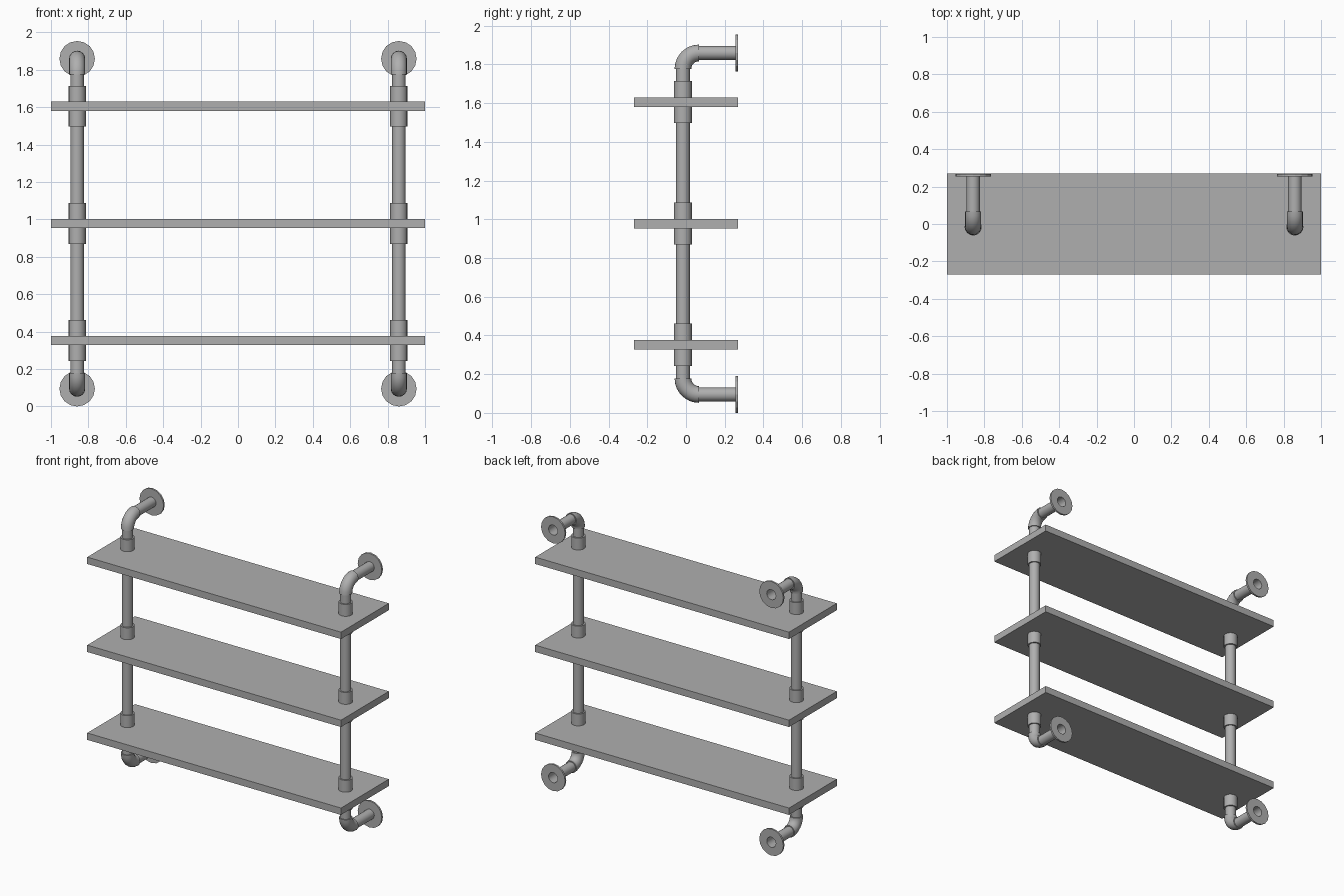
import bpy, bmesh
from math import pi
from mathutils import Matrix, Vector

if "Cube" in bpy.data.objects:
    bpy.data.objects.remove(bpy.data.objects["Cube"])

PX, PY = 0.86, -0.016          # pipe position
Z_TOP, Z_BOT = 1.859, 0.095    # wall arm heights
BACK = 0.268                   # wall plane
BEND = 0.083                   # elbow bend radius
SIDES = 16
PIPE_R = 0.036

grey = bpy.data.materials.new("dark_grey")
grey.diffuse_color = (0.43, 0.43, 0.43, 1)
grey.use_nodes = True
grey.node_tree.nodes["Principled BSDF"].inputs["Base Color"].default_value = grey.diffuse_color


def finish(name, bm, mirror=True, smooth=True):
    bmesh.ops.recalc_face_normals(bm, faces=bm.faces[:])
    me = bpy.data.meshes.new(name)
    bm.to_mesh(me)
    bm.free()
    me.materials.append(grey)
    ob = bpy.data.objects.new(name, me)
    bpy.context.collection.objects.link(ob)
    if smooth:
        bpy.ops.object.select_all(action='DESELECT')
        ob.select_set(True)
        bpy.context.view_layer.objects.active = ob
        bpy.ops.object.shade_smooth_by_angle(angle=pi / 6)
    if mirror:
        ob.modifiers.new("mirror", 'MIRROR')
    return ob


def rod(name, a, b, r, caps=True):
    a, b = Vector(a), Vector(b)
    d = b - a
    m = Matrix.Translation((a + b) / 2) @ d.to_track_quat('Z', 'Y').to_matrix().to_4x4()
    bm = bmesh.new()
    bmesh.ops.create_cone(bm, cap_ends=caps, segments=SIDES, radius1=r, radius2=r,
                          depth=d.length, matrix=m)
    return finish(name, bm)


def elbow(name, z, s):
    # quarter bend from the upright to the wall arm; s is +1 at the top
    start = Vector((PX, PY, z - s * BEND))
    bm = bmesh.new()
    bmesh.ops.create_circle(bm, segments=SIDES, radius=0.043, cap_ends=False,
                            matrix=Matrix.Translation(start))
    bmesh.ops.spin(bm, geom=bm.verts[:] + bm.edges[:], cent=start + Vector((0, BEND, 0)),
                   axis=(1, 0, 0), angle=-s * pi / 2, steps=8)
    bmesh.ops.holes_fill(bm, edges=[e for e in bm.edges if e.is_boundary], sides=0)
    return finish(name, bm)


def flange(name, z):
    # flat ring around the open end of the wall arm
    bm = bmesh.new()
    prof = [bm.verts.new((PX, y, z + r)) for r, y in (
        (PIPE_R, BACK - 0.013), (0.095, BACK - 0.013), (0.095, BACK), (PIPE_R, BACK))]
    edges = [bm.edges.new((prof[i], prof[(i + 1) % 4])) for i in range(4)]
    bmesh.ops.spin(bm, geom=prof + edges, cent=(PX, 0, z), axis=(0, 1, 0),
                   angle=2 * pi, steps=SIDES, use_merge=True)
    return finish(name, bm, smooth=False)


# shelves with pipe sleeves through them
for label, z in (("lower", 0.352), ("middle", 0.978), ("upper", 1.605)):
    bm = bmesh.new()
    bmesh.ops.create_cube(bm, size=1, matrix=Matrix.Translation((0, 0, z))
                          @ Matrix.Diagonal((2.0, 0.538, 0.049, 1)))
    finish(label + "_shelf", bm, mirror=False, smooth=False)
    rod(label + "_sleeve", (PX, PY, z - 0.109), (PX, PY, z + 0.109), 0.046)

# uprights
rod("upright_pipe", (PX, PY, Z_BOT + BEND), (PX, PY, Z_TOP - BEND), PIPE_R)

# elbows, wall arms and flanges
for label, z, s in (("upper", Z_TOP, 1), ("lower", Z_BOT, -1)):
    elbow(label + "_elbow", z, s)
    rod(label + "_wall_arm", (PX, PY + BEND, z), (PX, BACK, z), PIPE_R, caps=False)
    flange(label + "_flange", z)
